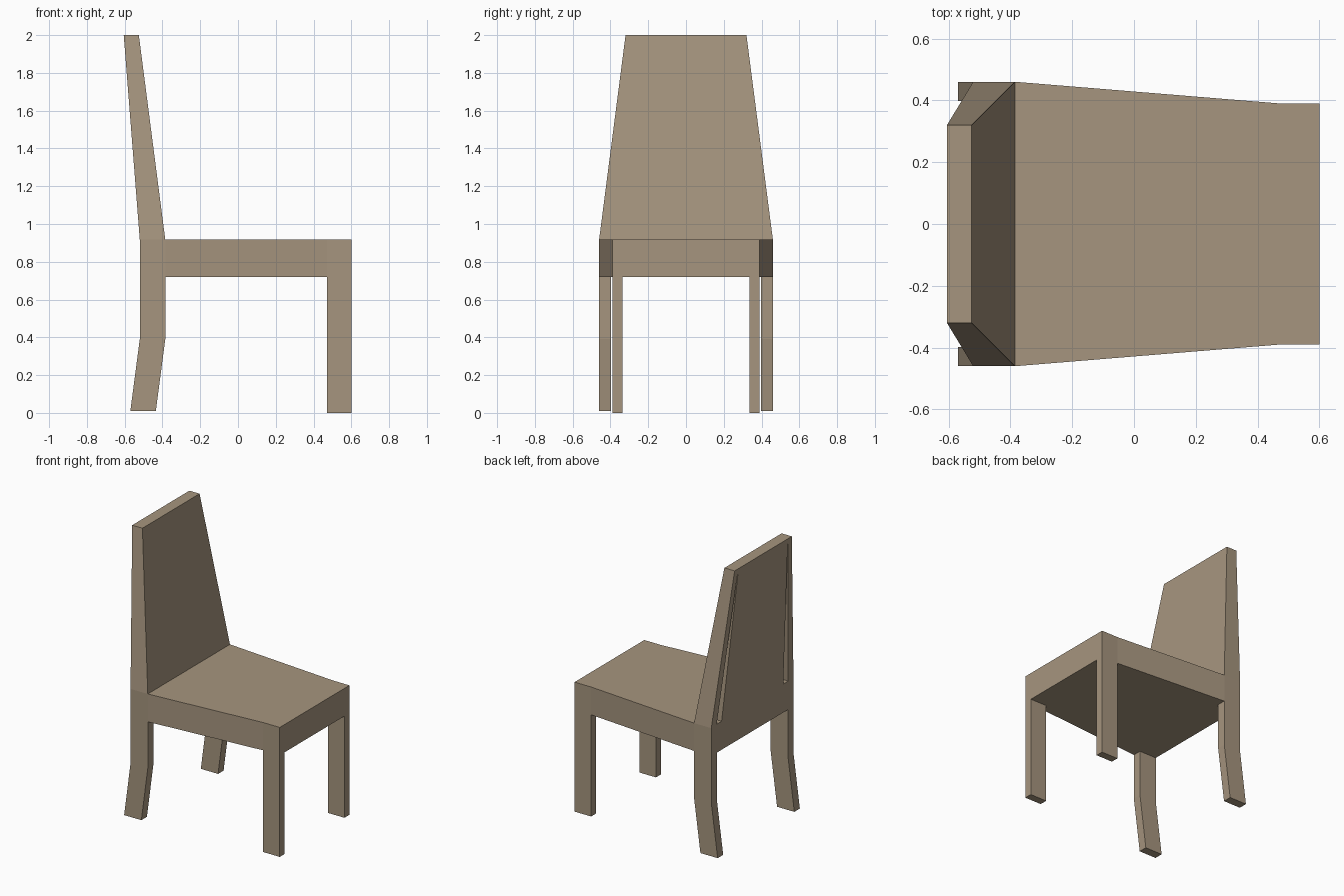
import bpy, bmesh

if "Cube" in bpy.data.objects:
    bpy.data.objects.remove(bpy.data.objects["Cube"])

wood = bpy.data.materials.new("tan wood")
wood.diffuse_color = (0.38, 0.30, 0.21, 1)
wood.use_nodes = True
wood.node_tree.nodes["Principled BSDF"].inputs["Base Color"].default_value = wood.diffuse_color


def loft(name, rings):
    """Solid skinned through matching closed rings of points."""
    bm = bmesh.new()
    rows = [[bm.verts.new(p) for p in ring] for ring in rings]
    for a, b in zip(rows, rows[1:]):
        n = len(a)
        for i in range(n):
            j = (i + 1) % n
            bm.faces.new((a[i], a[j], b[j], b[i]))
    bm.faces.new(rows[0])
    bm.faces.new(rows[-1])
    bmesh.ops.recalc_face_normals(bm, faces=bm.faces)
    mesh = bpy.data.meshes.new(name)
    bm.to_mesh(mesh)
    bm.free()
    mesh.materials.append(wood)
    obj = bpy.data.objects.new(name, mesh)
    bpy.context.collection.objects.link(obj)
    return obj


def rect(x0, x1, y0, y1, z):
    return [(x0, y0, z), (x1, y0, z), (x1, y1, z), (x0, y1, z)]


SEAT_LOW, SEAT_TOP = 0.72, 0.917

# Seat: thick slab, wide at the back and narrowing to the front
half = [(-0.52, 0.46), (-0.385, 0.46), (0.47, 0.39), (0.60, 0.39)]
outline = half + [(x, -y) for x, y in reversed(half)]
loft("seat", [[(x, y, z) for x, y in outline] for z in (SEAT_LOW, SEAT_TOP)])

# Backrest: tapered, leaning back
back = loft("backrest", [rect(-0.52, -0.385, -0.46, 0.46, SEAT_TOP),
                         rect(-0.605, -0.525, -0.32, 0.32, 2.0)])

for side, s in (("left", 1), ("right", -1)):
    # Legs: straight at the front, kinked backwards at the back
    loft("front_leg_" + side, [rect(0.47, 0.60, s * 0.335, s * 0.39, z)
                               for z in (0, SEAT_LOW)])
    loft("back_leg_" + side, [rect(x, x + 0.135, s * 0.398, s * 0.46, z)
                              for x, z in ((-0.57, 0.01), (-0.52, 0.39), (-0.52, SEAT_LOW))])

    # Narrow wedge slot in the rear of the backrest, between post and panel
    cutter = loft("slot_cutter_" + side, [
        rect(-0.70, -0.455, s * 0.345, s * 0.40, 0.922),
        rect(-0.70, -0.555, s * 0.278, s * 0.284, 1.96)])
    cutter.hide_render = True
    cutter.hide_viewport = True
    cutter.display_type = 'WIRE'
    mod = back.modifiers.new("slot_" + side, 'BOOLEAN')
    mod.operation = 'DIFFERENCE'
    mod.solver = 'EXACT'
    mod.object = cutter
